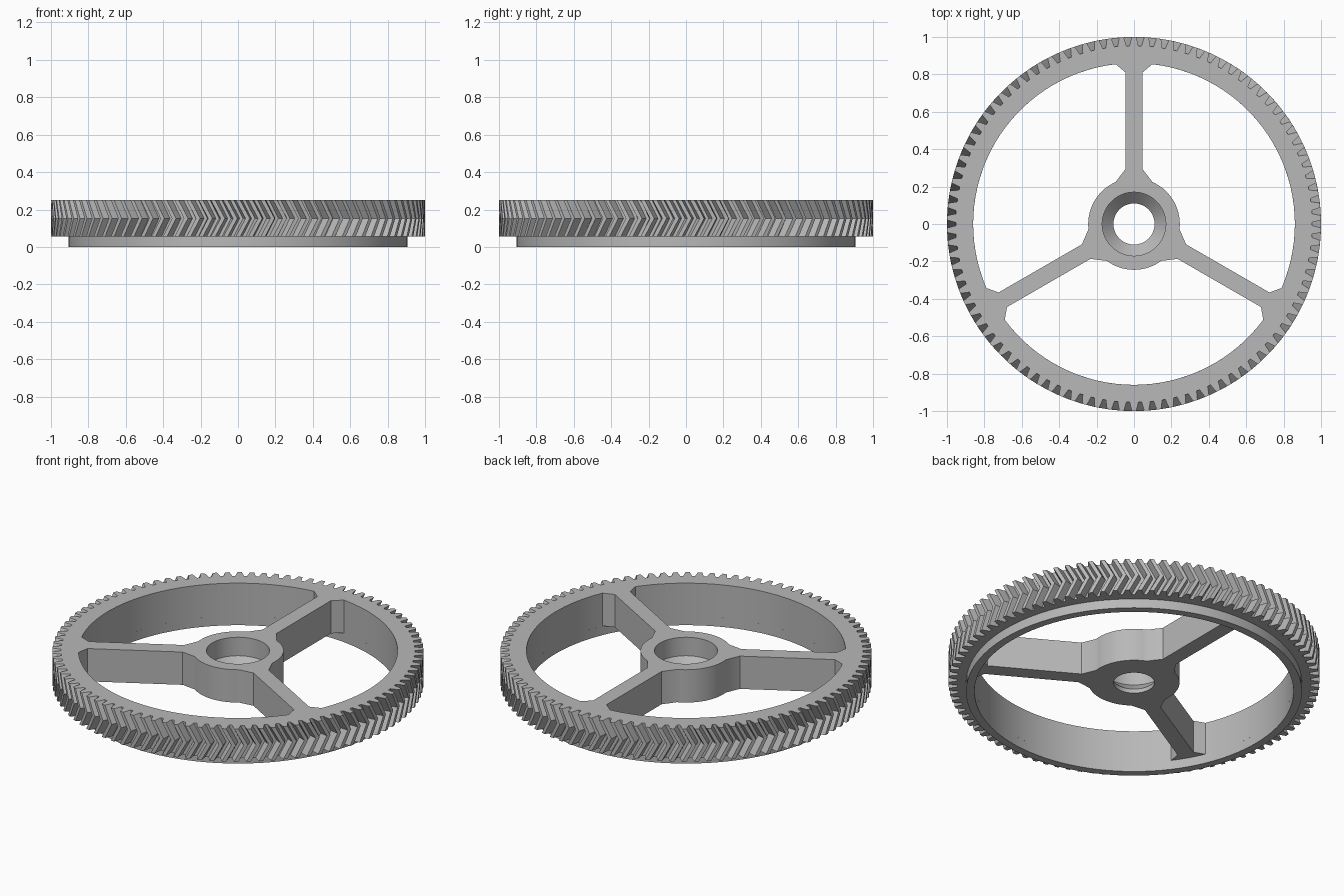
import bpy
import bmesh
from math import sin, cos, pi, asin, radians

cube = bpy.data.objects.get("Cube")
if cube:
    bpy.data.objects.remove(cube)

TEETH = 94
PITCH = 2 * pi / TEETH
TOP, BOTTOM = 0.25, 0.055
RIM_IN, HUB_R, SPOKE_HALF, FLARE_HALF = 0.86, 0.245, 0.045, 0.098
TWIST = 0.052

grey = bpy.data.materials.new("plain_grey")
grey.use_nodes = True
grey.diffuse_color = (0.48, 0.48, 0.48, 1)
grey.node_tree.nodes["Principled BSDF"].inputs["Base Color"].default_value = grey.diffuse_color


def polar(r, a):
    return (r * cos(a), r * sin(a))


def arc(r, a, b, n):
    return [polar(r, a + (b - a) * i / n) for i in range(n + 1)]


def circle(r, n=96):
    return arc(r, 0, 2 * pi, n)[:-1]


def loop(bm, pts, z):
    return [bm.verts.new((x, y, z)) for x, y in pts]


def wall(bm, a, b):
    n = len(a)
    for i in range(n):
        j = (i + 1) % n
        bm.faces.new((a[i], a[j], b[j], b[i]))


def cap(bm, loops):
    edges = []
    for vs in loops:
        edges += [bm.edges.get((vs[i - 1], vs[i])) for i in range(len(vs))]
    bmesh.ops.triangle_fill(bm, edges=edges, use_beauty=True)


def finish(bm, name):
    bmesh.ops.recalc_face_normals(bm, faces=bm.faces)
    mesh = bpy.data.meshes.new(name)
    bm.to_mesh(mesh)
    bm.free()
    mesh.materials.append(grey)
    ob = bpy.data.objects.new(name, mesh)
    bpy.context.collection.objects.link(ob)
    bpy.ops.object.select_all(action='DESELECT')
    ob.select_set(True)
    bpy.context.view_layer.objects.active = ob
    bpy.ops.object.shade_smooth_by_angle(angle=radians(30))
    return ob


def tooth_outline(turn):
    # root, flank and tip points of every tooth, as (pitch fraction, radius)
    half = [(0.36, 0.953), (0.27, 0.977), (0.17, 1.0)]
    tooth = [(-f, r) for f, r in half] + half[::-1]
    return [polar(r, (k + f) * PITCH + turn + pi / 2)
            for k in range(TEETH) for f, r in tooth]


def window_outline(a0):
    # opening between the spoke at a0 and the next one
    a1 = a0 + 2 * pi / 3

    def beside(a, along, side):
        c, s = cos(a), sin(a)
        return (along * c - side * s, along * s + side * c)

    rim, hub = asin(FLARE_HALF / RIM_IN), asin(FLARE_HALF / HUB_R)
    pts = arc(RIM_IN, a0 + rim, a1 - rim, 36)
    pts += [beside(a1, 0.81, -SPOKE_HALF), beside(a1, 0.295, -SPOKE_HALF)]
    pts += arc(HUB_R, a1 - hub, a0 + hub, 14)
    pts += [beside(a0, 0.295, SPOKE_HALF), beside(a0, 0.81, SPOKE_HALF)]
    return pts


# Herringbone wheel with spokes and hub
bm = bmesh.new()
teeth = [loop(bm, tooth_outline(t), z)
         for t, z in ((0, TOP), (TWIST, (TOP + BOTTOM) / 2), (0, BOTTOM))]
for a, b in zip(teeth, teeth[1:]):
    wall(bm, a, b)

top_loops, bottom_loops = [teeth[0]], [teeth[-1]]
for k in range(3):
    outline = window_outline(pi / 2 + k * 2 * pi / 3)
    upper, lower = loop(bm, outline, TOP), loop(bm, outline, BOTTOM)
    wall(bm, upper, lower)
    top_loops.append(upper)
    bottom_loops.append(lower)

# Stepped bore: wide pocket, sloped seat, narrow hole
bore = [loop(bm, circle(r), z)
        for r, z in ((0.17, TOP), (0.17, 0.14), (0.11, 0.08), (0.11, BOTTOM))]
for a, b in zip(bore, bore[1:]):
    wall(bm, a, b)
top_loops.append(bore[0])
bottom_loops.append(bore[-1])

cap(bm, top_loops)
cap(bm, bottom_loops)
finish(bm, "gear_wheel")

# Narrow collar under the rim
bm = bmesh.new()
collar = [loop(bm, circle(r, 108), z)
          for r, z in ((0.905, BOTTOM), (0.905, 0), (RIM_IN, 0), (RIM_IN, BOTTOM))]
for i in range(4):
    wall(bm, collar[i - 1], collar[i])
finish(bm, "lower_collar")
